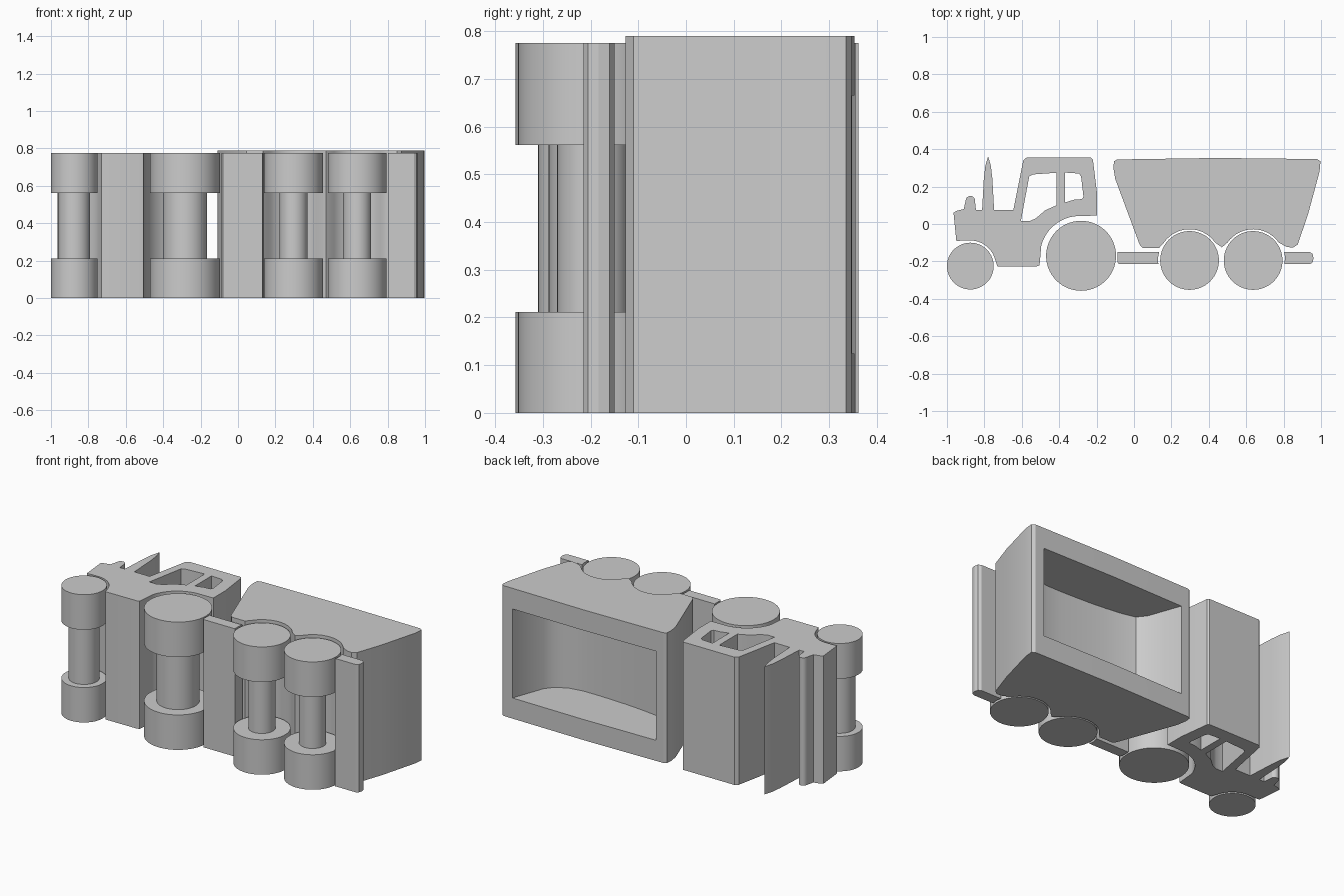
import bpy, bmesh
from math import sin, cos, radians

cube = bpy.data.objects.get("Cube")
if cube:
    bpy.data.objects.remove(cube, do_unlink=True)

grey = bpy.data.materials.new("plain grey")
grey.use_nodes = True
colour = (0.6, 0.6, 0.6, 1)
grey.diffuse_color = colour
grey.node_tree.nodes["Principled BSDF"].inputs["Base Color"].default_value = colour

HEIGHT = 0.775
TRAILER_HEIGHT = 0.79


def arc(cx, cy, r, start, end, steps=14):
    """Points on a circle between two angles in degrees."""
    angles = [radians(start + (end - start) * i / steps) for i in range(steps + 1)]
    return [(cx + r * cos(a), cy + r * sin(a)) for a in angles]


def prism(name, profile, z0, z1):
    """Extrude a plan outline from z0 to z1."""
    bm = bmesh.new()
    face = bm.faces.new([bm.verts.new((x, y, z0)) for x, y in profile])
    top = bmesh.ops.extrude_face_region(bm, geom=[face])["geom"]
    bmesh.ops.translate(bm, vec=(0, 0, z1 - z0),
                        verts=[g for g in top if isinstance(g, bmesh.types.BMVert)])
    bmesh.ops.recalc_face_normals(bm, faces=bm.faces)
    mesh = bpy.data.meshes.new(name)
    bm.to_mesh(mesh)
    bm.free()
    mesh.materials.append(grey)
    obj = bpy.data.objects.new(name, mesh)
    bpy.context.collection.objects.link(obj)
    return obj


def smooth(obj):
    bpy.ops.object.select_all(action="DESELECT")
    obj.select_set(True)
    bpy.context.view_layer.objects.active = obj
    bpy.ops.object.shade_smooth_by_angle(angle=radians(25))


def cut(obj, cutter):
    """Apply a boolean cut and discard the cutter."""
    cutter.hide_render = True
    mod = obj.modifiers.new("cut", "BOOLEAN")
    mod.operation, mod.solver, mod.object = "DIFFERENCE", "EXACT", cutter
    bpy.ops.object.select_all(action="DESELECT")
    bpy.context.view_layer.objects.active = obj
    obj.select_set(True)
    bpy.ops.object.modifier_apply(modifier=mod.name)
    bpy.data.objects.remove(cutter, do_unlink=True)


def wheel_pair(name, x, y, r, axle_r):
    """Two wheels joined by a slimmer axle, as one turned solid."""
    low, high = 0.212, 0.562
    rings = [(r, 0), (r, low), (axle_r, low), (axle_r, high), (r, high), (r, HEIGHT)]
    bm = bmesh.new()
    n = 56
    loops = [[bm.verts.new((px, py, z)) for px, py in arc(x, y, rad, 0, 360, n)[:-1]]
             for rad, z in rings]
    for a, b in zip(loops, loops[1:]):
        for i in range(n):
            j = (i + 1) % n
            bm.faces.new((a[i], a[j], b[j], b[i]))
    bm.faces.new(loops[0][::-1])
    bm.faces.new(loops[-1])
    bmesh.ops.recalc_face_normals(bm, faces=bm.faces)
    mesh = bpy.data.meshes.new(name)
    bm.to_mesh(mesh)
    bm.free()
    mesh.materials.append(grey)
    obj = bpy.data.objects.new(name, mesh)
    bpy.context.collection.objects.link(obj)
    smooth(obj)


# Wheels
wheel_pair("tractor_front_wheels", -0.875, -0.225, 0.125, 0.085)
wheel_pair("tractor_rear_wheels", -0.283, -0.17, 0.187, 0.118)
wheel_pair("trailer_front_wheels", 0.297, -0.195, 0.157, 0.075)
wheel_pair("trailer_rear_wheels", 0.637, -0.195, 0.157, 0.075)

# Tractor body: bonnet, lamp, exhaust, cab and wheel arches in one outline
body = [(-0.965, 0.06), (-0.95, 0.07), (-0.91, 0.08), (-0.9, 0.125)]
body += arc(-0.875, 0.125, 0.025, 160, 20, 6)
body += [(-0.845, 0.075), (-0.812, 0.075), (-0.803, 0.24), (-0.795, 0.31),
         (-0.78, 0.362), (-0.765, 0.31), (-0.757, 0.24), (-0.748, 0.075),
         (-0.645, 0.075), (-0.592, 0.34), (-0.575, 0.355), (-0.23, 0.355),
         (-0.22, 0.345), (-0.197, 0.16), (-0.197, 0.045)]
body += arc(-0.29, -0.17, 0.213, 88, 165)
body += [(-0.505, -0.222), (-0.52, -0.226), (-0.73, -0.228)]
body += arc(-0.875, -0.225, 0.137, 20, 95, 10)
body += [(-0.95, -0.09)]
tractor = prism("tractor_body", body, 0, HEIGHT)

# Cab windows
door = [(-0.56, 0.255), (-0.54, 0.265), (-0.415, 0.274), (-0.415, 0.1),
        (-0.475, 0.073), (-0.525, 0.03), (-0.56, 0.015), (-0.605, 0.015)]
rear = [(-0.37, 0.275), (-0.295, 0.27), (-0.283, 0.255), (-0.27, 0.145),
        (-0.28, 0.133), (-0.32, 0.13), (-0.37, 0.115)]
for outline in (door, rear):
    cut(tractor, prism("window_cutter", outline, -0.1, 1))
smooth(tractor)

# Trailer tub with arches over both wheel pairs
tub = [(-0.107, 0.335), (-0.09, 0.345), (0.445, 0.353), (0.98, 0.347), (0.997, 0.335),
       (0.992, 0.28), (0.93, 0.05), (0.875, -0.11), (0.85, -0.127), (0.815, -0.122)]
tub += arc(0.637, -0.195, 0.167, 35, 145)
tub += [(0.47, -0.125)]
tub += arc(0.297, -0.195, 0.167, 35, 145)
tub += [(0.135, -0.127), (0.045, -0.127), (0.03, -0.11), (-0.1, 0.24), (-0.11, 0.3)]
trailer = prism("trailer_tub", tub, 0, TRAILER_HEIGHT)

# Load space, open at the rim
hold = [(-0.04, 0.5), (-0.04, 0.345), (0.03, 0.15), (0.07, 0.1), (0.15, 0.08),
        (0.25, 0.067), (0.35, 0.058), (0.45, 0.053), (0.55, 0.05), (0.65, 0.05),
        (0.74, 0.065), (0.81, 0.1), (0.85, 0.15), (0.92, 0.345), (0.92, 0.5)]
cut(trailer, prism("hold_cutter", hold, 0.125, 0.665))
smooth(trailer)

# Hitch bars at both ends of the trailer
drawbar = prism("drawbar", [(-0.087, -0.15), (-0.087, -0.205), (-0.08, -0.215),
                            (0.13, -0.215), (0.128, -0.18), (0.135, -0.15)], 0, HEIGHT)
tail_bar = prism("tail_bar", [(0.803, -0.15), (0.808, -0.18), (0.803, -0.215), (0.94, -0.215),
                              (0.955, -0.205), (0.96, -0.183), (0.955, -0.16),
                              (0.94, -0.15)], 0, HEIGHT)
smooth(drawbar)
smooth(tail_bar)
